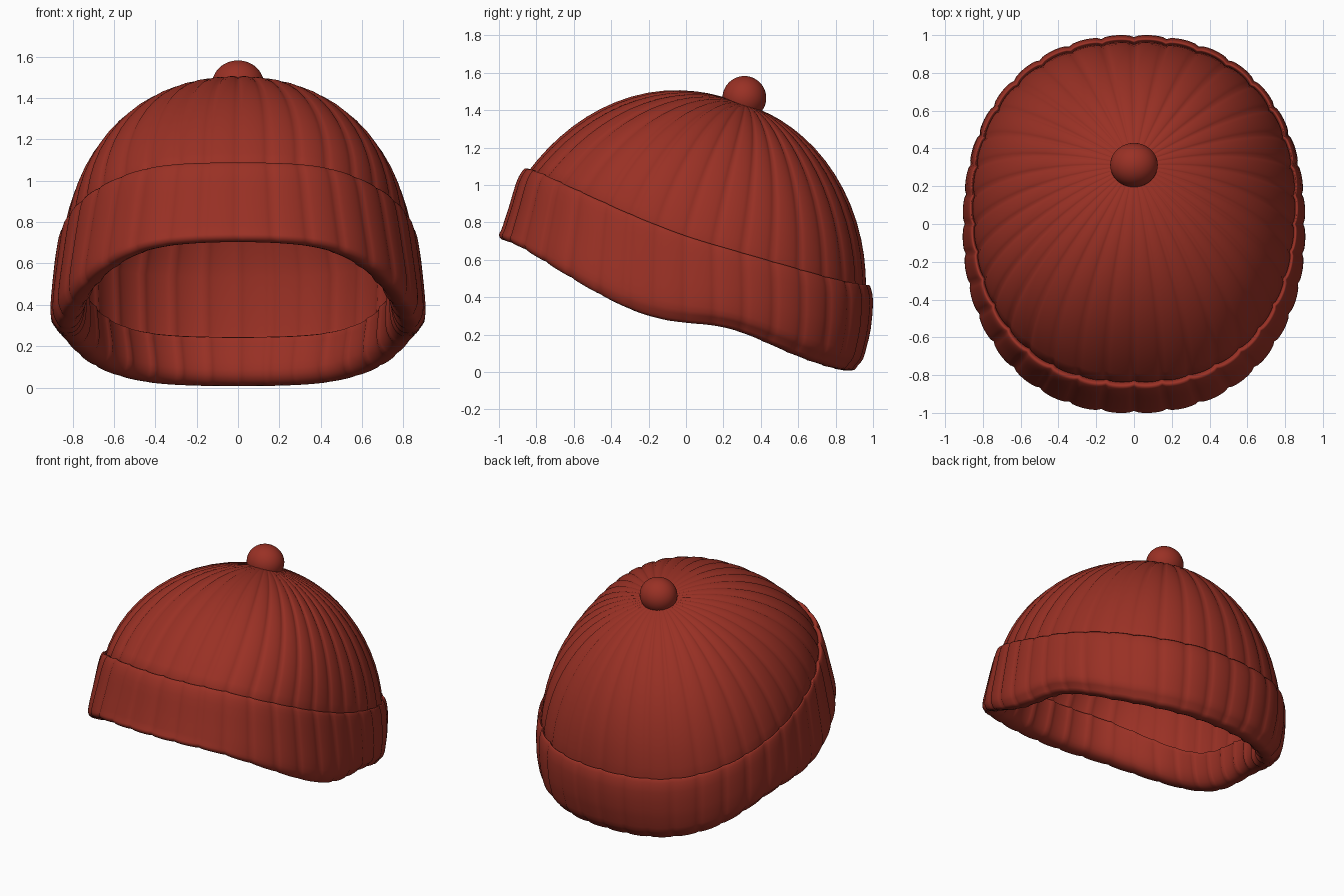
import bpy
import math
from mathutils import Vector

if "Cube" in bpy.data.objects:
    bpy.data.objects.remove(bpy.data.objects["Cube"])

RIBS, PER_RIB = 36, 8
N = RIBS * PER_RIB
CORE = Vector((0, 0.05, 0.5))

wool = bpy.data.materials.new("red_wool")
wool.diffuse_color = (0.32, 0.03, 0.018, 1)
wool.use_nodes = True
wool.node_tree.nodes["Principled BSDF"].inputs["Base Color"].default_value = wool.diffuse_color

# Cuff heights as (y of outline, z)
CUFF_TOP = [(-1, 1.095), (-.92, 1.08), (-.8, 1.03), (-.6, .955), (-.3, .835), (0, .725),
            (.3, .64), (.6, .555), (.85, .485), (1, .46)]
CUFF_LOW = [(-1, .715), (-.9, .66), (-.8, .6), (-.6, .475), (-.4, .365), (-.2, .285), (0, .255),
            (.2, .245), (.4, .185), (.6, .105), (.8, .04), (1, -.005)]


def lerp_table(table, y):
    y = max(-1, min(1, y))
    for (y0, z0), (y1, z1) in zip(table, table[1:]):
        if y <= y1:
            return z0 + (z1 - z0) * (y - y0) / (y1 - y0)
    return table[-1][1]


def height(table, y):
    return sum(lerp_table(table, y + d) for d in (-.1, -.05, 0, .05, .1)) / 5


def blend(fsb, c):
    """Front / side / back values blended around the head."""
    f, s, b = fsb
    return s + (f - b) / 2 * c + ((f + b) / 2 - s) * c * c


def refine(pts):
    """Insert a smooth midpoint between neighbouring points."""
    out = [pts[0]]
    for i in range(len(pts) - 1):
        a, b, c, d = (pts[max(0, min(len(pts) - 1, i + k))] for k in (-1, 0, 1, 2))
        out += [(b + c) * .5625 - (a + d) * .0625, c]
    return out


# Cuff section: front/side/back scale, fraction of cuff height, extra height
CUFF = [
    ((.835, .94, .96), 1, -.035),
    ((.845, .945, .968), 1, -.012),
    ((.86, .955, .978), 1, .0),
    ((.882, .967, .99), 1, -.025),
    ((.908, .98, 1.0), .8, 0),
    ((.943, .998, .988), .5, 0),
    ((.968, 1.006, .967), .3, 0),
    ((.988, 1.003, .947), .15, 0),
    ((1.0, .98, .92), 0, .035),
    ((.985, .96, .90), 0, .01),
    ((.945, .92, .865), 0, .005),
    ((.90, .88, .825), 0, .018),
    ((.87, .85, .80), 0, .06),
    ((.85, .835, .81), 0, .12),
    ((.825, .83, .84), 0, .21),
    ((.825, .835, .85), 0, .24),
    ((.85, .875, .885), 0, .24),
    ((.855, .885, .895), 0, .225),
    ((.85, .895, .905), 0, .26),
]
TS = [.02, .06, .1, .15, .2, .27, .34, .41, .48, .55, .62, .69, .76, .83, .89, .95, 1]


def meridian(a):
    s, c = math.sin(a), math.cos(a)
    n = 2.3
    r = (abs(s / .9) ** n + abs(c) ** n) ** (-1 / n)
    ox, oy = r * s, -r * c
    zt, zb = height(CUFF_TOP, oy), height(CUFF_LOW, oy)
    rib = abs(math.sin(a * RIBS / 2)) ** .45 - .85
    # crown curve from the pole to the cuff
    k = blend((.837, .942, .962), c)
    p0 = Vector((0, .31, 1.43))
    p1 = Vector((.46 * s, blend((-.11, .27, .64), c), blend((1.61, 1.46, 1.345), c)))
    p2 = Vector((.785 / .9 * ox, blend((-.55, .1, .965), c), blend((1.46, 1.13, .98), c)))
    p3 = Vector((k * ox, k * oy, zt - .01))
    crown = []
    for t in TS:
        u = 1 - t
        p = p0 * u**3 + p1 * 3 * u * u * t + p2 * 3 * u * t * t + p3 * t**3
        amp = .012 * min(1, t * 2.5)
        crown.append(p + (p - CORE).normalized() * amp * rib)
    # folded cuff and inner hem
    cuff = []
    for fsb, h, dz in CUFF:
        q = blend(fsb, c) + .013 * rib
        cuff.append(Vector((q * ox, q * oy, zb + h * (zt - zb) + dz)))
    # lining
    inner = [CORE + (p - CORE) * .968 for p in reversed(crown[:-1])]
    return crown + refine(cuff) + inner


cols = [meridian(2 * math.pi * i / N) for i in range(N)]
rows = len(cols[0])
verts = [p for col in cols for p in col]
faces = []
for i in range(N):
    j = (i + 1) % N
    for k in range(rows - 1):
        faces.append((i * rows + k, i * rows + k + 1, j * rows + k + 1, j * rows + k))
# close the poles, outside and lining
faces.append([i * rows for i in range(N)])
faces.append([i * rows + rows - 1 for i in reversed(range(N))])

mesh = bpy.data.meshes.new("knit_cap")
mesh.from_pydata(verts, [], faces)
if mesh.polygons[-1].normal.z > 0:      # lining pole must face down
    mesh.flip_normals()
for poly in mesh.polygons:
    poly.use_smooth = True
mesh.materials.append(wool)
cap = bpy.data.objects.new("knit_cap", mesh)
bpy.context.collection.objects.link(cap)

# Bobble on the crown
bpy.ops.mesh.primitive_uv_sphere_add(segments=40, ring_count=24, radius=1, location=(0, .312, 1.465))
bobble = bpy.context.object
bobble.name = "bobble"
bobble.scale = (.126, .117, .117)
bobble.data.materials.append(wool)
bpy.ops.object.shade_smooth()
